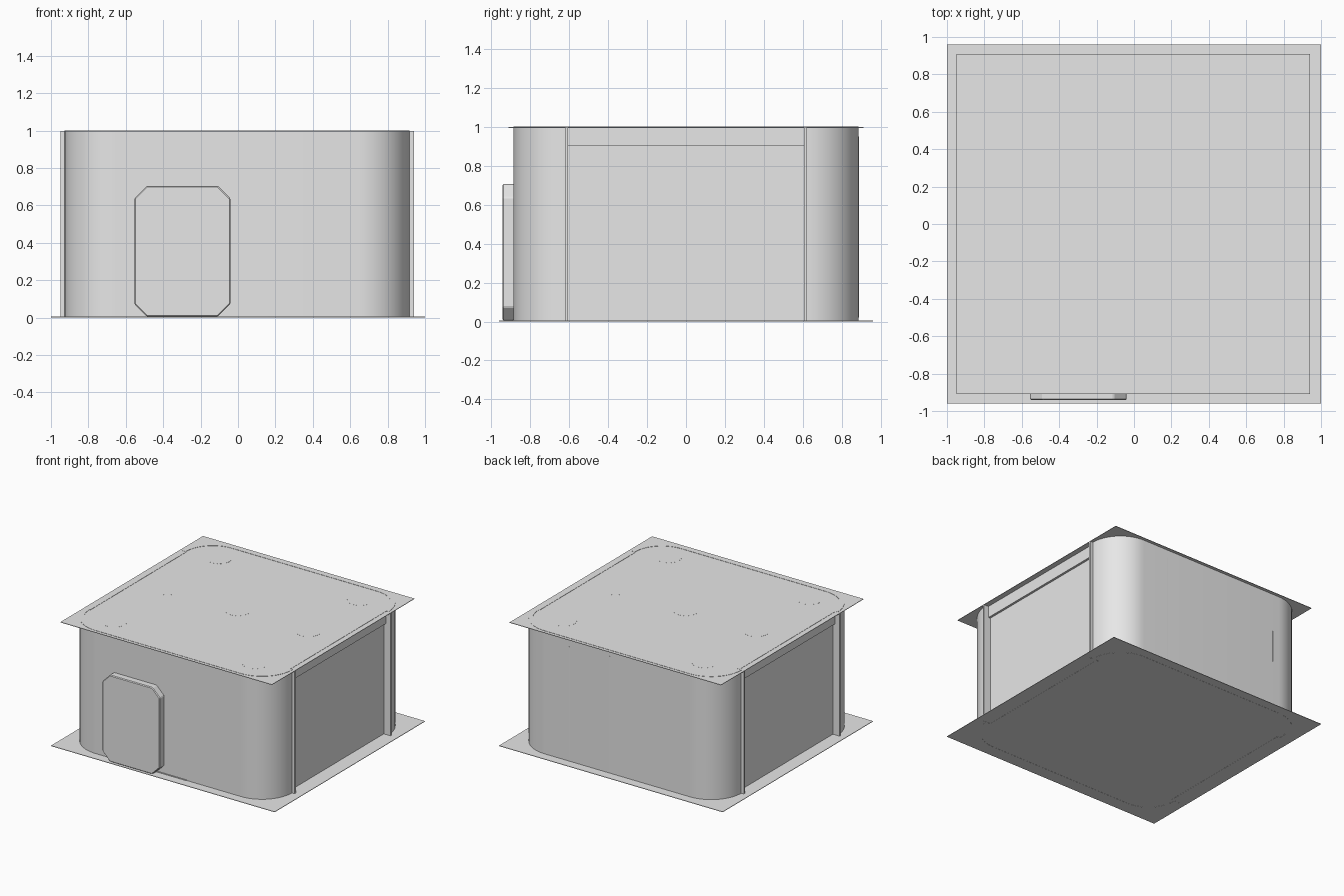
import bpy, bmesh, math

if "Cube" in bpy.data.objects:
    bpy.data.objects.remove(bpy.data.objects["Cube"])

grey = bpy.data.materials.new("light_grey")
grey.diffuse_color = (0.8, 0.8, 0.8, 1)
grey.use_nodes = True
grey.node_tree.nodes["Principled BSDF"].inputs["Base Color"].default_value = grey.diffuse_color


def finish(name, bm):
    bmesh.ops.recalc_face_normals(bm, faces=bm.faces)
    me = bpy.data.meshes.new(name)
    bm.to_mesh(me)
    bm.free()
    ob = bpy.data.objects.new(name, me)
    bpy.context.collection.objects.link(ob)
    me.materials.append(grey)
    return ob


def box(name, x0, x1, y0, y1, z0, z1):
    bm = bmesh.new()
    bmesh.ops.create_cube(bm, size=1)
    for v in bm.verts:
        v.co = (x0 + (v.co.x + .5) * (x1 - x0),
                y0 + (v.co.y + .5) * (y1 - y0),
                z0 + (v.co.z + .5) * (z1 - z0))
    return finish(name, bm)


def prism(name, pts, offset):
    """Extrude a closed outline of 3D points along an offset."""
    bm = bmesh.new()
    face = bm.faces.new([bm.verts.new(p) for p in pts])
    new = bmesh.ops.extrude_face_region(bm, geom=[face])["geom"]
    bmesh.ops.translate(bm, vec=offset,
                        verts=[v for v in new if isinstance(v, bmesh.types.BMVert)])
    return finish(name, bm)


CX, WX, WY, R, T = -0.005, 0.922, 0.885, 0.272, 0.03
SIDE = WY - R


def u_path(sign, inset):
    """Wall outline with two rounded corners, from one side opening to the other."""
    pts = []
    for cx, a0 in ((WX - R, 0), (-(WX - R), 90)):
        for i in range(17):
            a = math.radians(a0 + 90 * i / 16)
            pts.append((CX + cx + (R - inset) * math.cos(a),
                        sign * (SIDE + (R - inset) * math.sin(a)), 0))
    return pts


# floor and ceiling sheets
box("floor", -1, 1, -0.96, 0.96, 0.001, 0.005)
box("ceiling", CX - 0.945, CX + 0.945, -0.91, 0.91, 0.994, 0.998)

# front and back walls with rounded corners
for name, sign in (("front_wall", -1), ("back_wall", 1)):
    outline = u_path(sign, 0) + u_path(sign, T)[::-1]
    wall = prism(name, outline, (0, 0, 1))
    bpy.context.view_layer.objects.active = wall
    wall.select_set(True)
    bpy.ops.object.shade_smooth_by_angle(angle=math.radians(30))
    wall.select_set(False)

# recessed side panels with header rail and end posts
for name, s in (("left", -1), ("right", 1)):
    def side_box(part, a, b, y0, y1, z0, z1):
        xs = sorted((CX + s * a, CX + s * b))
        box(name + "_" + part, xs[0], xs[1], y0, y1, z0, z1)
    side_box("panel", 0.865, 0.885, -SIDE, SIDE, 0, 0.998)
    side_box("header", 0.885, 0.903, -SIDE, SIDE, 0.90, 1.0)
    for end, k in (("front", -1), ("back", 1)):
        ys = sorted((k * (SIDE - 0.008), k * (SIDE + 0.006)))
        side_box(end + "_post", 0.87, 0.945, ys[0], ys[1], 0, 0.996)

# chamfered door slab on the front
x0, x1, z0, z1, c = -0.555, -0.04, 0.005, 0.705, 0.068
door = prism("door", [(x0 + c, -0.88, z0), (x1 - c, -0.88, z0), (x1, -0.88, z0 + c),
                      (x1, -0.88, z1 - c), (x1 - c, -0.88, z1), (x0 + c, -0.88, z1),
                      (x0, -0.88, z1 - c), (x0, -0.88, z0 + c)], (0, -0.062, 0))
bev = door.modifiers.new("edge", "BEVEL")
bev.width, bev.segments = 0.006, 1
box("door_sill", -0.55, 0.16, -0.89, -0.88, 0, 0.01)

# thin seams on the back wall
for x, za, zb in ((0.42, 0.02, 0.93), (0.06, 0.02, 0.95), (-0.6, 0.42, 0.68)):
    box("back_seam", x - 0.004, x + 0.004, WY - 0.01, WY + 0.002, za, zb)

# flush round ceiling lamps
for x, y in ((-.63, .66), (.63, .66), (-.63, 0), (0, 0), (.63, 0), (-.63, -.68), (.63, -.68)):
    ring = [(x + 0.095 * math.cos(i * math.pi / 12), y + 0.095 * math.sin(i * math.pi / 12), 0.988)
            for i in range(24)]
    prism("ceiling_lamp", ring, (0, 0, 0.0105))
